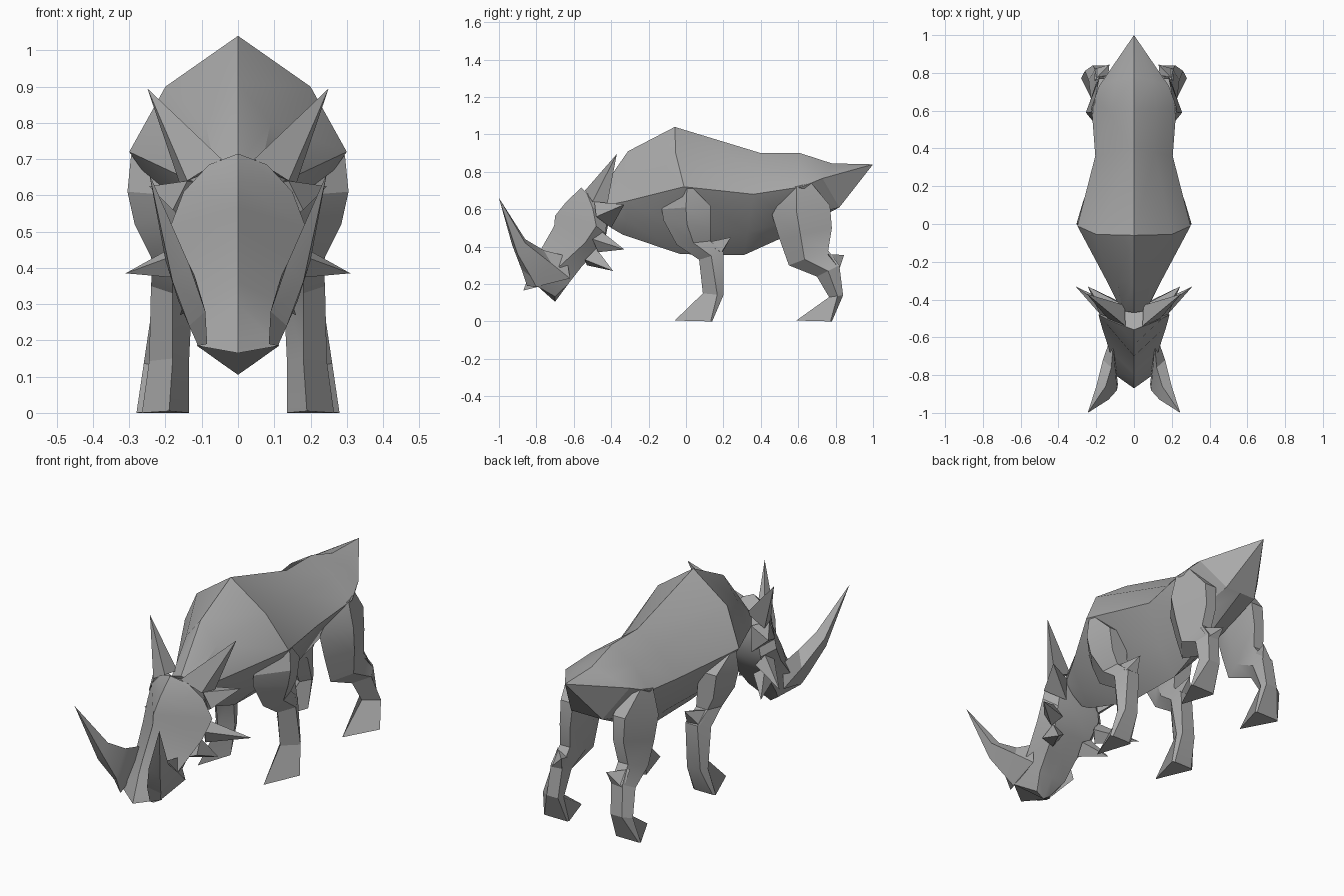
import bpy, bmesh, math

grey = bpy.data.materials.new("stone_grey")
grey.diffuse_color = (0.4, 0.4, 0.4, 1)


def finish(name, verts, faces, mirror=False, angle=25):
    mesh = bpy.data.meshes.new(name)
    mesh.from_pydata(verts, [], faces)
    bm = bmesh.new()
    bm.from_mesh(mesh)
    bmesh.ops.remove_doubles(bm, verts=bm.verts, dist=0.0005)
    bmesh.ops.recalc_face_normals(bm, faces=bm.faces)
    bm.to_mesh(mesh)
    bm.free()
    mesh.materials.append(grey)
    ob = bpy.data.objects.new(name, mesh)
    bpy.context.collection.objects.link(ob)
    if mirror:
        ob.modifiers.new("mirror", 'MIRROR')
    bpy.ops.object.select_all(action='DESELECT')
    ob.select_set(True)
    bpy.context.view_layer.objects.active = ob
    bpy.ops.object.shade_smooth_by_angle(angle=math.radians(angle))
    return ob


def loft(name, rings, mirror=False):
    """Skin a list of equal rings and cap both ends."""
    n = len(rings[0])
    verts = [p for r in rings for p in r]
    faces = [(i * n + j, i * n + (j + 1) % n, (i + 1) * n + (j + 1) % n, (i + 1) * n + j)
             for i in range(len(rings) - 1) for j in range(n)]
    faces += [tuple(range(n)), tuple((len(rings) - 1) * n + j for j in range(n))]
    return finish(name, verts, faces, mirror)


def whole(half):
    """Complete a half ring whose first and last points lie on x = 0."""
    return half + [(-x, y, z) for x, y, z in half[-2:0:-1]]


def spike(name, base, tip):
    n = len(base)
    faces = [(i, (i + 1) % n, n) for i in range(n)] + [tuple(range(n))]
    return finish(name, base + [tip], faces, True)


# Torso: top, shoulder, widest edge, lower flank, belly keel
loft("torso", [whole(h) for h in (
    [(0, -.47, .68), (.06, -.46, .66), (.08, -.43, .62), (.05, -.41, .55), (0, -.40, .50)],
    [(0, -.31, .91), (.09, -.30, .80), (.14, -.31, .645), (.08, -.32, .54), (0, -.34, .465)],
    [(0, -.06, 1.04), (.20, -.055, .90), (.30, -.01, .72), (.14, -.02, .49), (0, -.03, .36)],
    [(0, .40, .90), (.11, .38, .805), (.205, .36, .68), (.11, .33, .475), (0, .31, .355)],
    [(0, .61, .90), (.12, .61, .825), (.225, .62, .72), (.11, .56, .54), (0, .52, .45)],
    [(0, .78, .845), (.10, .76, .81), (.185, .73, .765), (.09, .82, .61), (0, .82, .61)],
    [(0, 1.0, .84)] * 5)])

# Head: brow line, cheek edge, jaw edge, underside
loft("head", [whole(h) for h in (
    [(0, -.56, .715), (.08, -.53, .685), (.06, -.43, .65), (0, -.42, .64)],
    [(0, -.64, .64), (.15, -.50, .61), (.12, -.42, .57), (0, -.41, .55)],
    [(0, -.70, .565), (.188, -.48, .51), (.13, -.43, .47), (0, -.43, .45)],
    [(0, -.705, .51), (.172, -.54, .42), (.11, -.48, .37), (0, -.48, .37)],
    [(0, -.79, .36), (.13, -.67, .30), (.09, -.56, .29), (0, -.56, .29)],
    [(0, -.82, .30), (.108, -.77, .22), (.08, -.63, .20), (0, -.63, .20)],
    [(0, -.87, .165), (.113, -.79, .185), (.04, -.70, .133), (0, -.70, .105)])])

# Upward curving tusks beside the snout
loft("tusk", [
    [(.085, -.85, .19), (.11, -.80, .185), (.13, -.62, .23), (.11, -.64, .35)],
    [(.09, -.88, .28), (.135, -.83, .24), (.165, -.72, .31), (.12, -.76, .38)],
    [(.135, -.93, .41), (.18, -.90, .36), (.20, -.86, .42), (.15, -.86, .44)],
    [(.245, -1.0, .66)] * 4], True)

# Ears and cheek spikes
spike("ear", [(.045, -.54, .70), (.14, -.50, .64), (.16, -.42, .63), (.05, -.43, .68)], (.25, -.37, .895))
spike("upper_cheek_spike", [(.14, -.49, .64), (.18, -.48, .56), (.10, -.40, .50), (.09, -.41, .63)],
      (.245, -.33, .625))
spike("middle_cheek_spike", [(.16, -.50, .44), (.14, -.45, .48), (.10, -.43, .42), (.14, -.47, .37)],
      (.31, -.33, .385))
spike("lower_cheek_spike", [(.14, -.54, .33), (.12, -.48, .39), (.06, -.47, .35), (.08, -.53, .30)],
      (.16, -.39, .27))


def leg(name, rows):
    """Rows of front x/y/z, back y/z, inner x, outer x, side corner position, outer back inset."""
    rings = []
    for xf, yf, zf, yb, zb, xi, xo, f, inset in rows:
        w, ym, zm = xo - xi, yf + (yb - yf) * f, zf + (zb - zf) * f
        rings.append([(xf, yf, zf), (xo, ym, zm), (xo - w * inset, yb, zb),
                      (xi + w * min(inset, .1), yb, zb), (xi, ym, zm)])
    loft(name, rings, True)


leg("front_leg", [
    (.23, -.03, .71, .04, .71, .20, .295, .5, .1),
    (.18, -.13, .60, .13, .62, .15, .305, .5, .25),
    (.17, -.12, .54, .13, .50, .14, .285, .5, .25),
    (.18, -.05, .41, .13, .43, .14, .235, .5, .2),
    (.18, .07, .33, .20, .37, .125, .24, .5, .3),
    (.18, .09, .15, .20, .14, .135, .245, .7, .2),
    (.19, -.06, .005, .14, .0, .135, .265, .96, .1)])
leg("hind_leg", [
    (.18, .54, .71, .67, .74, .13, .225, .4, .2),
    (.15, .46, .57, .77, .62, .10, .255, .42, .45),
    (.15, .50, .44, .78, .50, .11, .245, .4, .45),
    (.15, .55, .30, .76, .38, .13, .225, .4, .3),
    (.17, .70, .24, .82, .30, .13, .24, .5, .3),
    (.18, .765, .13, .84, .14, .14, .26, .6, .35),
    (.19, .59, .005, .78, .0, .135, .28, .96, .05)])

# Inward leaning spurs behind the knees and hocks
spike("knee_spur", [(.14, .10, .40), (.22, .10, .42), (.21, .19, .37), (.14, .19, .36)], (.16, .24, .45))
spike("hock_spur", [(.14, .75, .33), (.21, .76, .36), (.21, .82, .28), (.15, .81, .26)],
      (.13, .845, .355))
